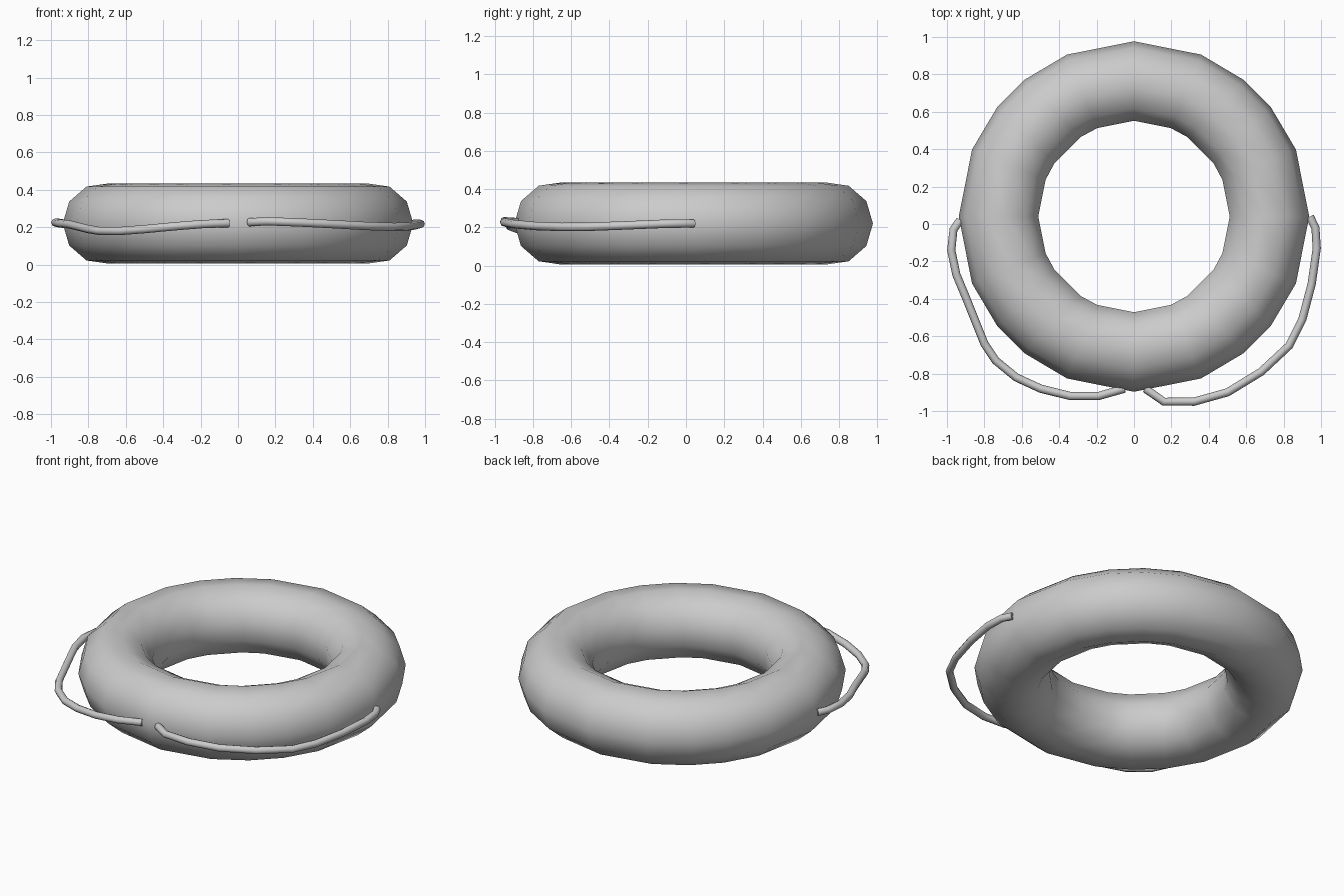
import bpy, bmesh
from math import pi, sin, cos, asin, radians

cube = bpy.data.objects.get("Cube")
if cube:
    bpy.data.objects.remove(cube, do_unlink=True)

grey = bpy.data.materials.new("light_grey")
grey.use_nodes = True
colour = (0.6, 0.6, 0.6, 1)
grey.diffuse_color = colour
grey.node_tree.nodes["Principled BSDF"].inputs["Base Color"].default_value = colour

CENTRE_Y, MID_Z = 0.04, 0.22
RING_R, TUBE_R, SIDES = 0.72, 0.217, 11
BAND_HALF = 0.1   # half width of the four diagonal bands


def ring_angles(radius):
    """Angles around the ring; each diagonal is split into a band of constant width."""
    spread = asin(BAND_HALF / radius)
    for quarter in range(4):
        base = quarter * pi / 2
        for step in (0, pi / 8, pi / 4 - spread, pi / 4 + spread, 3 * pi / 8):
            yield base + step


# Inflated ring: an eleven-sided tube section swept around the centre
bm = bmesh.new()
loops = []
for i in range(SIDES):
    a = 2 * pi * i / SIDES
    r, z = RING_R + TUBE_R * cos(a), MID_Z + TUBE_R * sin(a)
    loops.append([bm.verts.new((r * cos(t), CENTRE_Y + r * sin(t), z)) for t in ring_angles(r)])
count = len(loops[0])
for i in range(SIDES):
    low, high = loops[i], loops[(i + 1) % SIDES]
    for j in range(count):
        k = (j + 1) % count
        bm.faces.new((low[j], low[k], high[k], high[j])).smooth = True
bmesh.ops.recalc_face_normals(bm, faces=bm.faces)
mesh = bpy.data.meshes.new("ring")
bm.to_mesh(mesh)
bm.free()
mesh.materials.append(grey)
bpy.context.collection.objects.link(bpy.data.objects.new("ring", mesh))


def rope(name, points):
    """Grab rope: a thin round tube along a path."""
    curve = bpy.data.curves.new(name, "CURVE")
    curve.dimensions = "3D"
    curve.bevel_depth = 0.022
    curve.bevel_resolution = 2
    curve.use_fill_caps = True
    spline = curve.splines.new("POLY")
    spline.points.add(len(points) - 1)
    for p, co in zip(spline.points, points):
        p.co = (*co, 1)
    curve.materials.append(grey)
    obj = bpy.data.objects.new(name, curve)
    bpy.context.collection.objects.link(obj)
    bpy.ops.object.select_all(action="DESELECT")
    obj.select_set(True)
    bpy.context.view_layer.objects.active = obj
    bpy.ops.object.convert(target="MESH")
    bpy.ops.object.shade_smooth_by_angle(angle=radians(50))


rope("right_grab_rope", [
    (-.93, .02, .22), (-.965, -.03, .225), (-.977, -.14, .225), (-.95, -.27, .22),
    (-.9, -.39, .215), (-.8, -.64, .19), (-.74, -.73, .18), (-.63, -.82, .18),
    (-.5, -.88, .19), (-.34, -.92, .205), (-.19, -.92, .217), (-.05, -.88, .222)])
rope("left_grab_rope", [
    (.94, .04, .22), (.97, -.02, .22), (.977, -.13, .218), (.95, -.32, .21),
    (.9, -.51, .203), (.83, -.65, .202), (.68, -.79, .207), (.5, -.9, .217),
    (.32, -.95, .226), (.16, -.95, .232), (.06, -.88, .227)])
